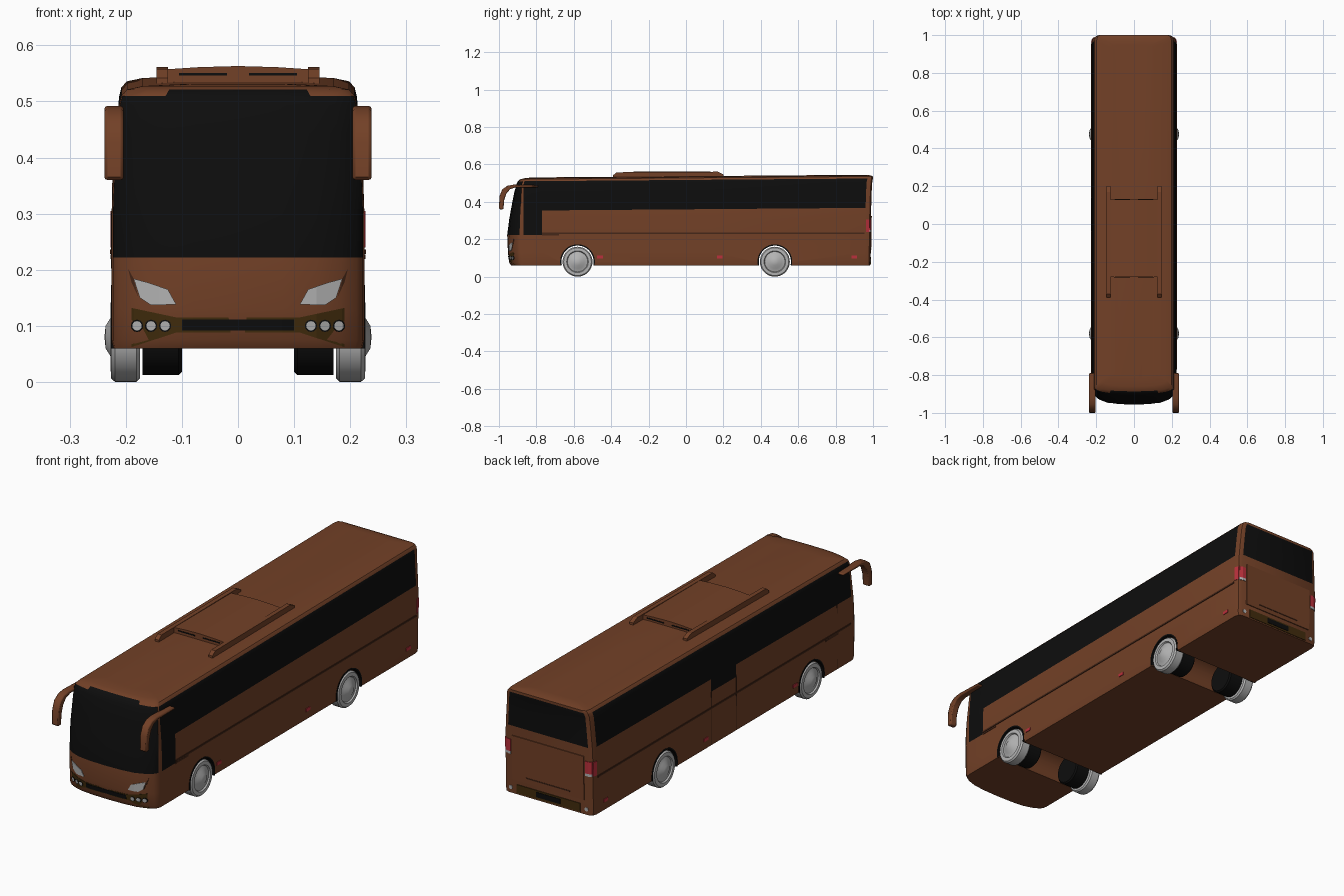
import bpy, bmesh, math
from mathutils import Vector
from mathutils.bvhtree import BVHTree

if "Cube" in bpy.data.objects:
    bpy.data.objects.remove(bpy.data.objects["Cube"])

def material(name, rgb):
    m = bpy.data.materials.new(name)
    m.diffuse_color = (*rgb, 1)
    m.use_nodes = True
    m.node_tree.nodes["Principled BSDF"].inputs["Base Color"].default_value = m.diffuse_color
    return m

BROWN = material("brown paint", (0.17, 0.052, 0.02))
BLACK = material("black glass", (0.004, 0.004, 0.004))
GREY = material("light grey", (0.46, 0.46, 0.46))
OLIVE = material("dark olive trim", (0.055, 0.026, 0.004))
DARK = material("dark brown trim", (0.06, 0.02, 0.009))
RED = material("red lamp", (0.5, 0.03, 0.045))

def finish(name, bm, mats, smooth=None):
    bmesh.ops.recalc_face_normals(bm, faces=bm.faces[:])
    me = bpy.data.meshes.new(name)
    bm.to_mesh(me)
    bm.free()
    ob = bpy.data.objects.new(name, me)
    bpy.context.collection.objects.link(ob)
    for m in mats:
        me.materials.append(m)
    if smooth:
        shade(ob, smooth)
    return ob

def shade(ob, angle):
    bpy.ops.object.select_all(action='DESELECT')
    ob.select_set(True)
    bpy.context.view_layer.objects.active = ob
    bpy.ops.object.shade_smooth_by_angle(angle=math.radians(angle))

def prism(name, pts, axis, a, b, mat):
    """Extrude a 2D profile along x (pts are y,z) or y (pts are x,z)."""
    bm = bmesh.new()
    place = (lambda p, t: (t, p[0], p[1])) if axis == 'x' else (lambda p, t: (p[0], t, p[1]))
    ra, rb = ([bm.verts.new(place(p, t)) for p in pts] for t in (a, b))
    bm.faces.new(ra)
    bm.faces.new(rb)
    for i in range(len(pts)):
        j = (i + 1) % len(pts)
        bm.faces.new((ra[i], ra[j], rb[j], rb[i]))
    return finish(name, bm, [mat])

def lathe(name, profile, y, z, side, mat, a0=0, a1=2 * math.pi, n=36):
    """Spin a closed or axis-touching (radius, x) profile about an axle."""
    bm = bmesh.new()
    vs = [bm.verts.new((side * x, y + r * math.cos(a0), z + r * math.sin(a0))) for r, x in profile]
    es = [bm.edges.new(e) for e in zip(vs, vs[1:])]
    bmesh.ops.spin(bm, geom=vs + es, cent=(0, y, z), axis=(1, 0, 0), angle=a1 - a0, steps=n)
    bmesh.ops.remove_doubles(bm, verts=bm.verts[:], dist=1e-5)
    return finish(name, bm, [mat], 35)

# Body shell: stacked plan outlines (z, half width, front y, rear y)
ROWS = [(.06, .222, -.935, .985), (.075, .225, -.945, .985), (.13, .225, -.952, .986),
        (.222, .225, -.956, .988), (.305, .225, -.946, .989), (.36, .223, -.937, .99),
        (.45, .216, -.92, .993), (.50, .212, -.907, .996), (.517, .208, -.899, 1.0),
        (.528, .198, -.886, 1.0), (.534, .17, -.86, .985), (.537, .10, -.82, .95)]
NOSE = [(0, 0), (.35, .03), (.62, .12), (.82, .32), (.94, .55), (.99, .75), (1, 1)]

def outline(w, yf, yr):
    depth = max(.035, -.868 - yf)
    half = [(w * fx, yf + f * depth) for fx, f in NOSE]
    half += [(w, -.77), (w, -.04), (w, .14), (w, yr - .03), (w * .975, yr - .007), (w * .9, yr), (0, yr)]
    return half

def glazed(k, j, side):
    band = 5 <= j <= 7
    if k <= 4:                                   # windscreen
        return 3 <= j <= 7 or (k <= 1 and j == 8)
    if k == 6 and side > 0:                      # low quarter window on the right
        return 3 <= j <= 7
    if k == 8 and side < 0:                      # middle door on the left
        return 4 <= j <= 7
    return band and k in (6, 7, 8, 9, 12)        # side band and rear window

bm = bmesh.new()
rings = []
for z, w, yf, yr in ROWS:
    half = outline(w, yf, yr)
    ring = half + [(-x, y) for x, y in half[-2:0:-1]]
    tilt = .008 * min(1, max(0, (z - .25) / .11))
    rings.append([bm.verts.new((x, y, z + tilt * y)) for x, y in ring])
n, segs = len(rings[0]), len(half) - 1
for j in range(len(rings) - 1):
    for i in range(n):
        i2 = (i + 1) % n
        f = bm.faces.new((rings[j][i], rings[j][i2], rings[j + 1][i2], rings[j + 1][i]))
        k, side = (i, 1) if i < segs else (n - 1 - i, -1)
        f.material_index = int(glazed(k, j, side))
bm.faces.new(rings[0])
bm.faces.new(rings[-1])
bmesh.ops.recalc_face_normals(bm, faces=bm.faces[:])
SURFACE = BVHTree.FromBMesh(bm)
body = finish("bus_body", bm, [BROWN, BLACK])

# Wheel wells cut through the full width
AXLES = (-.58, .475)
for y in AXLES:
    circle = [(y + .09 * math.cos(a * math.pi / 20), .08 + .09 * math.sin(a * math.pi / 20)) for a in range(40)]
    cutter = prism("well_cutter", circle, 'x', -.3, .3, BROWN)
    cutter.hide_render = True
    mod = body.modifiers.new("well", 'BOOLEAN')
    mod.operation, mod.solver, mod.object = 'DIFFERENCE', 'EXACT', cutter
    bpy.context.view_layer.objects.active = body
    bpy.ops.object.modifier_apply(modifier="well")
    bpy.data.objects.remove(cutter)
shade(body, 30)

def plate(name, pts, axis, sign, mat, t=.003):
    """Thin plate laid on the body; pts are (x,z) for axis 1 or (y,z) for axis 0."""
    bm = bmesh.new()
    to3 = lambda p: Vector((0, p[0], p[1])) if axis == 0 else Vector((p[0], 0, p[1]))
    bm.faces.new([bm.verts.new(to3(p)) for p in pts])
    if axis == 1:
        for c in (.079, .14, .185, .2025, .2115):
            for s in (c, -c):
                bmesh.ops.bisect_plane(bm, geom=bm.verts[:] + bm.edges[:] + bm.faces[:],
                                       plane_co=(s, 0, 0), plane_no=(1, 0, 0))
    out = Vector((0, 0, 0))
    out[axis] = sign
    for v in bm.verts:
        hit = SURFACE.ray_cast(v.co + out * 2, -out)[0]
        if hit:
            v.co = hit - out * t
    ext = bmesh.ops.extrude_face_region(bm, geom=bm.faces[:])["geom"]
    bmesh.ops.translate(bm, vec=out * 2 * t, verts=[g for g in ext if isinstance(g, bmesh.types.BMVert)])
    return finish(name, bm, [mat])

def rect(a, b, c, d):
    return [(a, c), (b, c), (b, d), (a, d)]

def disc(x, z, r):
    return [(x + r * math.cos(a * math.pi / 6), z + r * math.sin(a * math.pi / 6)) for a in range(12)]

# Front bumper insert and grille
plate("bumper_insert", [(.19, .132), (.11, .115), (-.11, .115), (-.19, .132),
                        (-.19, .062), (-.11, .088), (.11, .088), (.19, .062)], 1, -1, OLIVE, .002)
plate("front_grille", rect(-.1, .1, .092, .111), 1, -1, BLACK, .004)

# Rear hatch, bumper trim and number plate recess
plate("engine_hatch", rect(-.18, .18, .125, .325), 1, 1, BROWN, .004)
plate("rear_bumper_trim", rect(-.16, .16, .066, .105), 1, 1, OLIVE)
plate("rear_plate_recess", rect(-.06, .06, .075, .098), 1, 1, BLACK, .005)
plate("hatch_vent", rect(-.11, .11, .145, .15), 1, 1, DARK, .0055)

for s in (1, -1):
    # Lamps
    plate("headlight", [(s * x, z) for x, z in [(.186, .184), (.16, .177), (.125, .165), (.11, .138),
                                                (.155, .137), (.175, .15)]], 1, -1, GREY)
    plate("headlight_brow", [(s * x, z) for x, z in [(.196, .202), (.186, .184), (.178, .152), (.19, .178)]],
          1, -1, DARK, .002)
    for x in (.13, .155, .18):
        plate("fog_lamp_bezel", disc(s * x, .1, .011), 1, -1, BLACK, .0035)
        plate("fog_lamp", disc(s * x, .1, .0085), 1, -1, GREY, .0045)
    plate("tail_lamp", [(s * x, z) for x, z in rect(.187, .217, .25, .305)], 1, 1, RED)
    plate("reverse_lamp", [(s * x, z) for x, z in rect(.187, .217, .238, .25)], 1, 1, GREY)
    plate("tail_lamp_side", rect(.962, .982, .24, .305), 0, s, RED)
    plate("rear_reflector", disc(s * .19, .085, .009), 1, 1, GREY)
    for y in (-.46, .18, .9):
        plate("side_marker", rect(y - .015, y + .015, .098, .112), 0, s, RED)

    # Belt line along the side
    plate("belt_moulding", rect(-.86 if s < 0 else -.77, .955, .228, .236), 0, s, DARK)
    plate("belt_handle", rect(-.77, -.68, .219, .227), 0, s, DARK, .002)

    # Mirror arm and housing
    arm = [(-.79, .488), (-.92, .492), (-.955, .486), (-.983, .466), (-.997, .43), (-1.0, .365), (-.995, .36),
           (-.976, .36), (-.972, .41), (-.96, .445), (-.94, .468), (-.91, .477), (-.79, .478)]
    mirror = prism("mirror_arm", arm, 'x', s * .204, s * .238, BROWN)
    bev = mirror.modifiers.new("soft edges", 'BEVEL')
    bev.width, bev.segments, bev.limit_method = .005, 2, 'ANGLE'
    bev.angle_limit = math.radians(50)
    shade(mirror, 40)

    # Roof unit side rails
    prism("roof_rail", [(-.39, .52), (-.39, .542), (-.37, .558), (.17, .561), (.2, .547), (.2, .52)],
          'x', s * .125, s * .145, BROWN)
    for y in (-.28, .13):
        prism("roof_unit_slit", [(s * x, z) for x, z in rect(.02, .105, .546, .551)], 'y', y - .002, y + .002, BLACK)

    # Wheels, inner tyres and arch liners
    for y in AXLES:
        lathe("wheel", [(0, .185), (.05, .185), (.055, .176), (.074, .175), (.08, .181), (.08, .219), (.074, .226),
                        (.058, .227), (.054, .221), (.036, .226), (.02, .236), (0, .238)], y, .08, s, GREY)
        lathe("inner_tyre", [(0, .10), (.062, .10), (.068, .106), (.068, .17), (0, .17)], y, .08, s, BLACK)
        lathe("arch_liner", [(.086, .2), (.093, .2), (.093, .2265), (.086, .2265), (.086, .2)],
              y, .08, s, BLACK, -.22, math.pi + .22, 24)

# Roof air unit with a crowned top
prism("roof_unit", [(-.13, .52), (-.13, .557), (-.07, .561), (0, .563), (.07, .561), (.13, .557), (.13, .52)],
      'y', -.28, .13, BROWN)

# Door seams on the left side
for y, top in ((.14, .305), (-.04, .305), (-.765, .355)):
    plate("door_seam", rect(y - .002, y + .002, .068, top), 0, -1, DARK, .0015)
